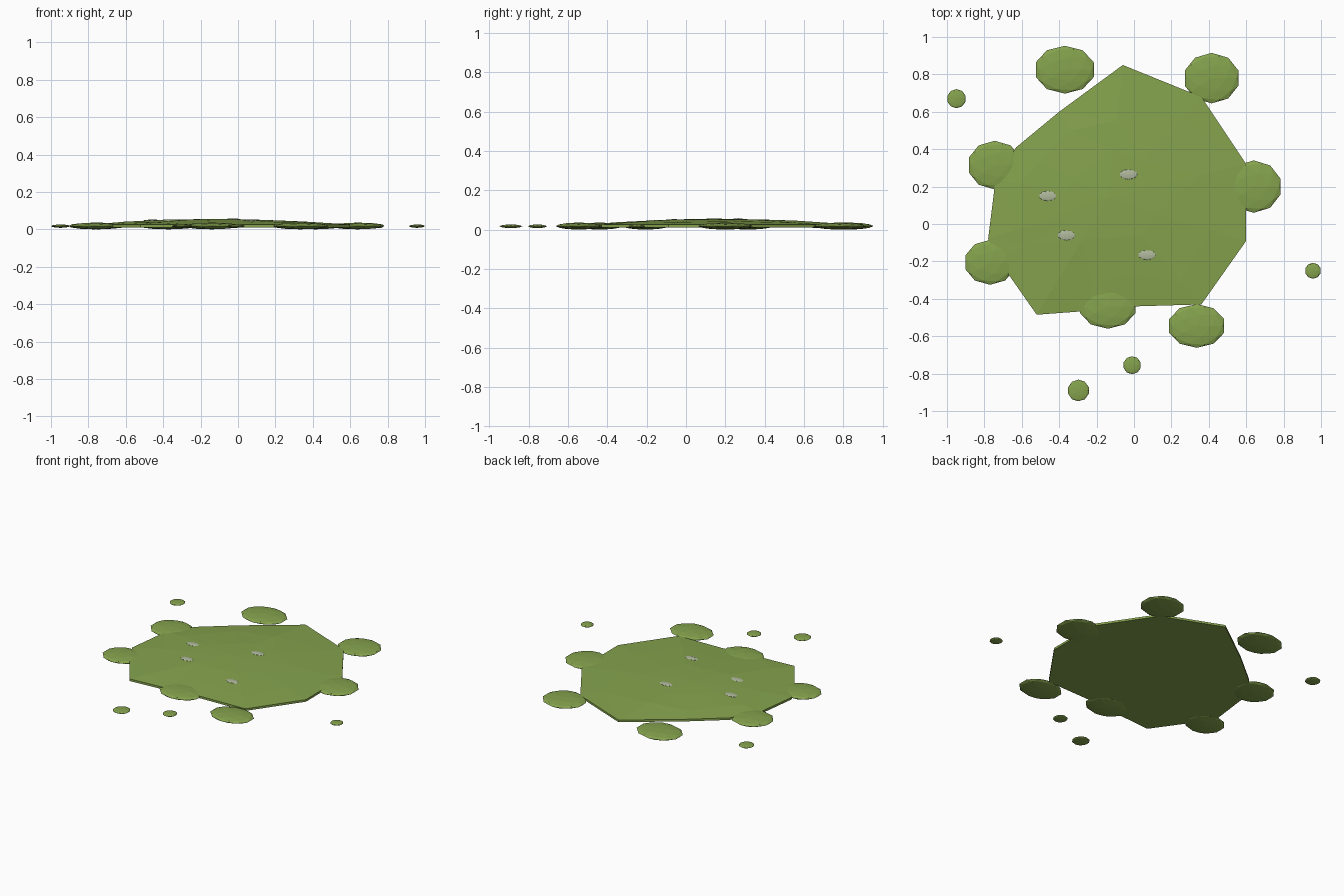
import bpy, bmesh, math
from mathutils import Vector
from mathutils.bvhtree import BVHTree

if "Cube" in bpy.data.objects:
    bpy.data.objects.remove(bpy.data.objects["Cube"])


def material(name, rgb):
    m = bpy.data.materials.new(name)
    m.diffuse_color = (*rgb, 1)
    m.use_nodes = True
    m.node_tree.nodes["Principled BSDF"].inputs["Base Color"].default_value = m.diffuse_color
    return m


GREEN = material("moss green", (0.235, 0.365, 0.075))
PALE = material("pale grey green", (0.44, 0.49, 0.34))


def finish(bm, name, mat):
    bmesh.ops.recalc_face_normals(bm, faces=bm.faces)
    me = bpy.data.meshes.new(name)
    bm.to_mesh(me)
    me.materials.append(mat)
    ob = bpy.data.objects.new(name, me)
    bpy.context.collection.objects.link(ob)
    return ob


def blob(name, x, y, z, rx, ry, rz, mat, turn=0.0, sub=2):
    """Squashed low-poly ball."""
    bm = bmesh.new()
    bmesh.ops.create_icosphere(bm, subdivisions=sub, radius=1)
    for v in bm.verts:
        c, s = math.cos(turn), math.sin(turn)
        px, py = v.co.x * c - v.co.y * s, v.co.x * s + v.co.y * c
        v.co = (x + px * rx, y + py * ry, z + v.co.z * rz)
    bm.to_mesh
    finish(bm, name, mat)
    bm.free()


# Puddle: flat underside, thin rim, then two uneven rings up to a low peak
rim = [(-0.06, 0.85), (0.36, 0.68), (0.60, 0.32), (0.60, -0.09), (0.36, -0.43),
       (0.02, -0.44), (-0.25, -0.465), (-0.52, -0.485), (-0.72, -0.2),
       (-0.78, -0.08), (-0.74, 0.24), (-0.63, 0.41), (-0.40, 0.60)]
mid_scale = [0.58, 0.80, 0.66, 0.74, 0.78, 0.70, 0.76, 0.80, 0.72, 0.70, 0.78, 0.74, 0.78]
mid_z = [0.046, 0.034, 0.042, 0.038, 0.036, 0.039, 0.035, 0.037, 0.040, 0.042, 0.041, 0.040, 0.038]
peak = Vector((-0.14, 0.14, 0.056))

bm = bmesh.new()
n = len(rim)
low = [bm.verts.new((x, y, 0.011)) for x, y in rim]
edge = [bm.verts.new((x, y, 0.026)) for x, y in rim]
mid = [bm.verts.new((peak.x + (x - peak.x) * s, peak.y + (y - peak.y) * s, z))
       for (x, y), s, z in zip(rim, mid_scale, mid_z)]
inner = [bm.verts.new((peak.x + (x - peak.x) * 0.36, peak.y + (y - peak.y) * 0.36, 0.051))
         for x, y in rim]
top = bm.verts.new(peak)
bm.faces.new(low[::-1])
for i in range(n):
    j = (i + 1) % n
    for a, b in ((low, edge), (edge, mid), (mid, inner)):
        bm.faces.new((a[i], a[j], b[j], b[i]))
    bm.faces.new((inner[i], inner[j], top))
bmesh.ops.triangulate(bm, faces=[f for f in bm.faces if len(f.verts) == 4])
finish(bm, "slime_puddle", GREEN)
surface = BVHTree.FromBMesh(bm)
bm.free()

# Lumps around the rim
lumps = [(-0.37, 0.825, 0.163, 0.128), (0.415, 0.78, 0.15, 0.135),
         (-0.745, 0.315, 0.145, 0.13), (-0.77, -0.205, 0.138, 0.12),
         (-0.14, -0.44, 0.155, 0.12), (0.335, -0.545, 0.155, 0.117),
         (0.64, 0.20, 0.15, 0.14)]
for i, (x, y, rx, ry) in enumerate(lumps):
    blob(f"rim_lump_{i + 1}", x, y, 0.018, rx, ry, 0.018, GREEN)

# Loose droplets
drops = [(-0.949, 0.67, 0.051), (0.957, -0.25, 0.043),
         (-0.01, -0.755, 0.048), (-0.297, -0.89, 0.058)]
for i, (x, y, r) in enumerate(drops):
    blob(f"droplet_{i + 1}", x, y, 0.017, r, r, 0.009, GREEN)

# Pale bubbles barely breaking the surface
for i, (x, y) in enumerate([(-0.03, 0.265), (-0.46, 0.15), (-0.36, -0.06), (0.07, -0.165)]):
    hit = surface.ray_cast(Vector((x, y, 1)), Vector((0, 0, -1)))[0]
    blob(f"bubble_{i + 1}", x, y, hit.z, 0.048, 0.027, 0.005, PALE, sub=2)
